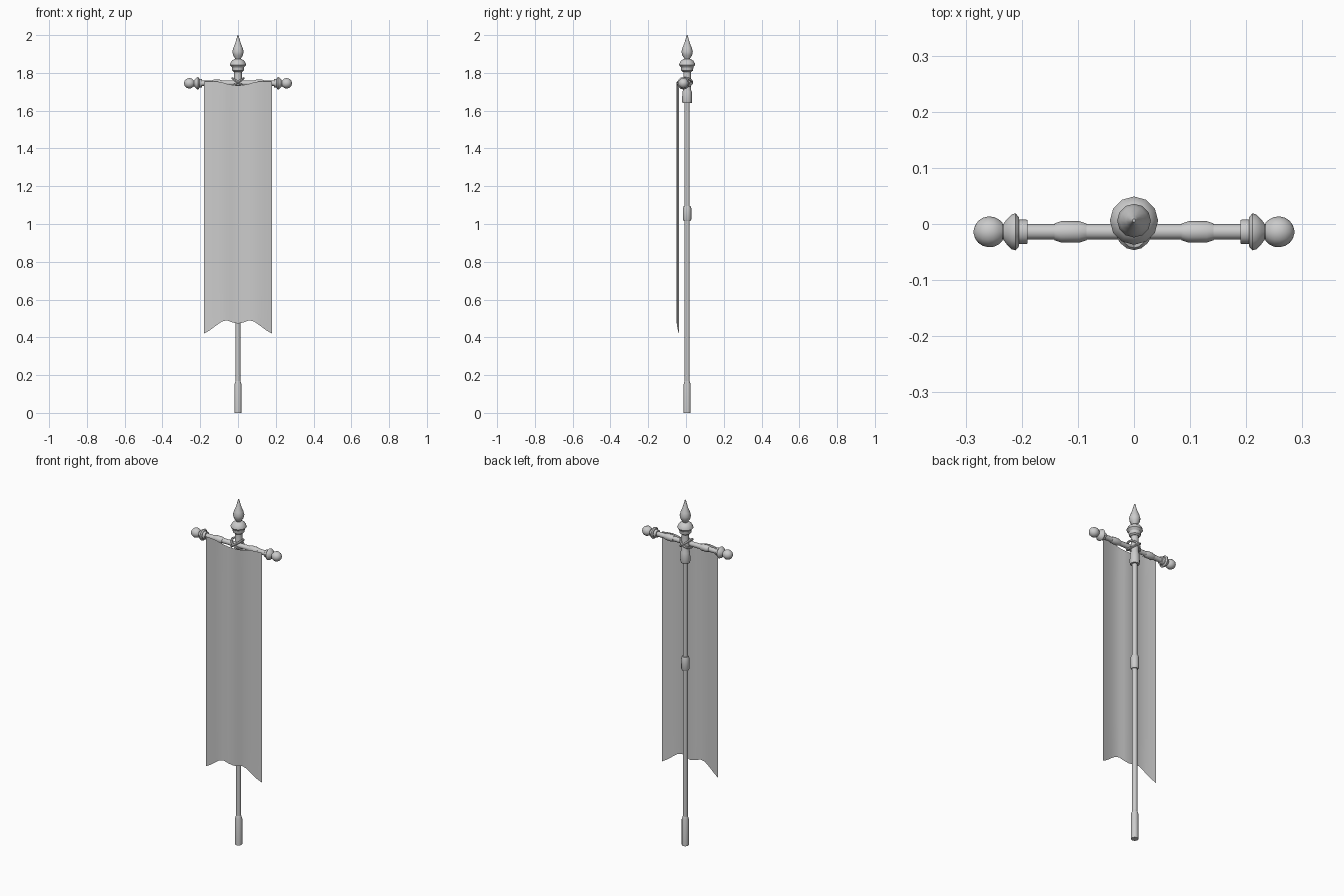
import bpy, bmesh, math
from mathutils import Matrix, Vector

if "Cube" in bpy.data.objects:
    bpy.data.objects.remove(bpy.data.objects["Cube"])

POLE_Y, BAR_Y, BAR_Z = 0.006, -0.014, 1.745


def finish(name, bm):
    bmesh.ops.recalc_face_normals(bm, faces=bm.faces)
    me = bpy.data.meshes.new(name)
    bm.to_mesh(me)
    bm.free()
    ob = bpy.data.objects.new(name, me)
    bpy.context.collection.objects.link(ob)
    bpy.ops.object.select_all(action='DESELECT')
    ob.select_set(True)
    bpy.context.view_layer.objects.active = ob
    bpy.ops.object.shade_smooth_by_angle(angle=math.radians(35))
    return ob


def lathe(name, profile, matrix, sides=12):
    """Capped solid of revolution from (radius, height) pairs."""
    bm = bmesh.new()
    rings = []
    for r, h in profile:
        rings.append([bm.verts.new(matrix @ Vector((
            r * math.cos(2 * math.pi * i / sides),
            r * math.sin(2 * math.pi * i / sides), h))) for i in range(sides)])
    for a, b in zip(rings, rings[1:]):
        for i in range(sides):
            j = (i + 1) % sides
            bm.faces.new((a[i], a[j], b[j], b[i]))
    bm.faces.new(rings[0])
    bm.faces.new(rings[-1])
    return finish(name, bm)


up = Matrix.Translation((0, POLE_Y, 0))

# Pole with grip, middle collar and top socket
lathe("pole", [(.0135, .1), (.0135, 1.7)], up)
lathe("pole_grip", [(.019, 0), (.019, .15), (.0135, .168)], up)
lathe("middle_collar", [(.018, 1.015), (.022, 1.024), (.022, 1.083), (.018, 1.095)], up)
lathe("top_socket", [(.024, 1.64), (.027, 1.65), (.025, 1.70), (.021, 1.71),
                     (.020, 1.81)], up)

# Crown and spear finial
lathe("crown_ring", [(.022, 1.805), (.031, 1.812), (.033, 1.829), (.025, 1.835)], up)
lathe("crown", [(.032, 1.829), (.043, 1.842), (.041, 1.85), (.033, 1.864),
                (.018, 1.874)], up)
lathe("spear_finial", [(.012, 1.868), (.016, 1.878), (.026, 1.893), (.030, 1.912),
                       (.025, 1.932), (.015, 1.956), (.008, 1.98), (.003, 2.0)], up)

# Crossbar with mirrored sleeves and end knobs
mid = Matrix.Translation((0, BAR_Y, BAR_Z))
lathe("crossbar", [(.014, -.2), (.014, .2)], mid @ Matrix.Rotation(math.pi / 2, 4, 'Y'))
ball = [(.0275 * math.sin(a), .2575 - .0285 * math.cos(a))
        for a in [math.radians(d) for d in (35, 55, 75, 95, 115, 135, 155, 175)]]
for s, side in ((-1, "left"), (1, "right")):
    out = mid @ Matrix.Rotation(s * math.pi / 2, 4, 'Y')
    lathe(side + "_sleeve", [(.015, .085), (.019, .097), (.019, .13), (.015, .142)], out)
    lathe(side + "_end_collar", [(.021, .19), (.022, .193), (.022, .207), (.019, .21)], out)
    lathe(side + "_end_flange", [(.026, .205), (.033, .211), (.031, .218),
                                 (.022, .227), (.014, .233), (.012, .24)], out)
    lathe(side + "_end_knob", ball, out)

# Crossed lashing rings around pole and bar
for s, side in ((-1, "left"), (1, "right")):
    bpy.ops.mesh.primitive_torus_add(
        major_radius=.036, minor_radius=.0065, major_segments=16, minor_segments=6,
        location=(0, -.004, 1.75), rotation=(0, s * math.radians(36), 0))
    bpy.context.object.name = side + "_lashing"
    bpy.ops.object.shade_smooth_by_angle(angle=math.radians(50))

# Cloth banner: half outline (x, y, top z, bottom z), mirrored
half = [(0, -.042, 1.733, .473), (.03, -.045, 1.736, .479), (.058, -.049, 1.742, .490),
        (.085, -.050, 1.750, .484), (.115, -.048, 1.755, .463),
        (.148, -.043, 1.755, .438), (.179, -.037, 1.753, .420)]
columns = [(-x, y, t, b) for x, y, t, b in half[:0:-1]] + half
bm = bmesh.new()
steps = 6
grid = [[bm.verts.new((x, y, t + (b - t) * k / steps)) for k in range(steps + 1)]
        for x, y, t, b in columns]
for a, b in zip(grid, grid[1:]):
    for k in range(steps):
        bm.faces.new((a[k], a[k + 1], b[k + 1], b[k]))
finish("banner", bm)
